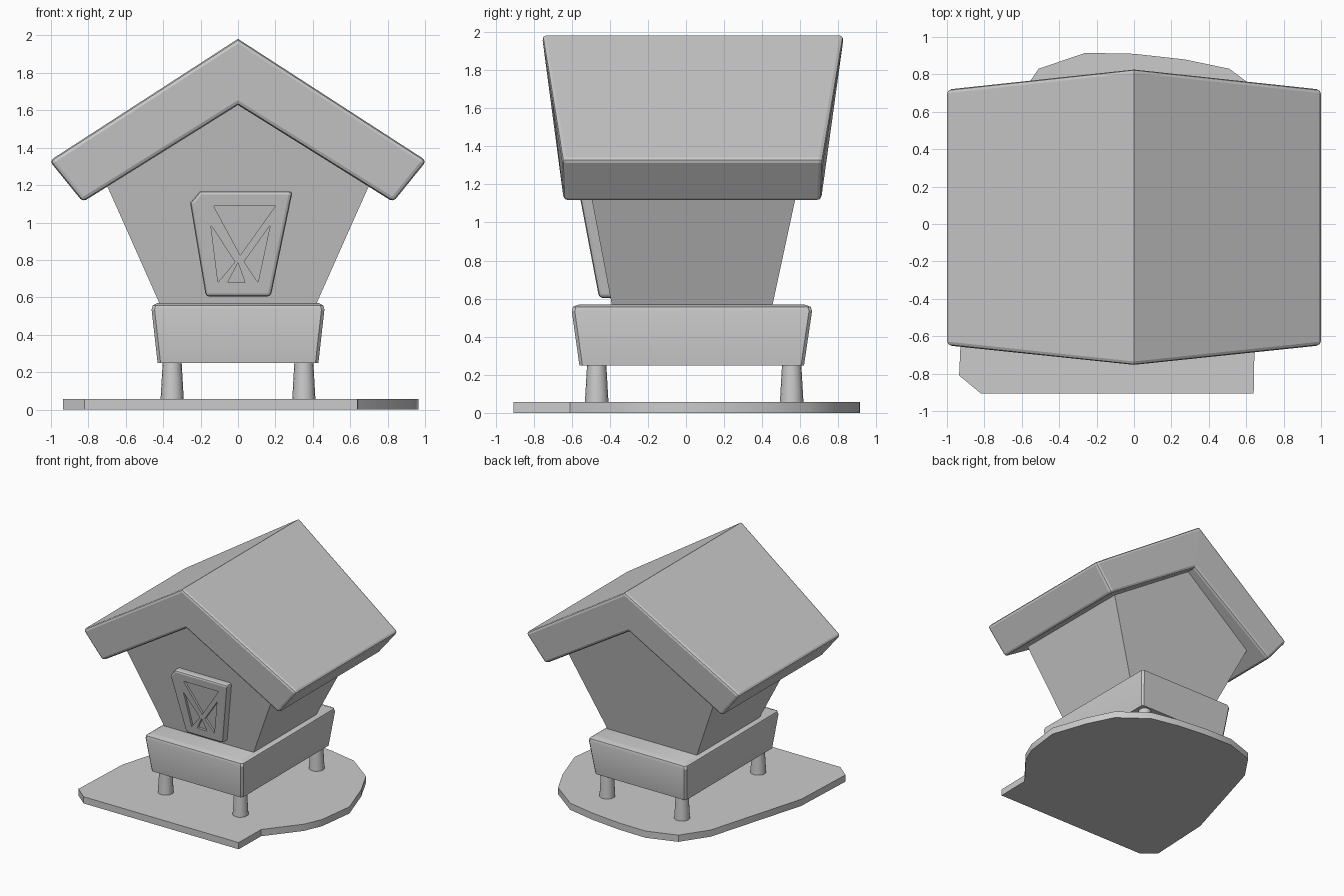
import bpy, bmesh

if "Cube" in bpy.data.objects:
    bpy.data.objects.remove(bpy.data.objects["Cube"])


def make(name, loops):
    """Join successive vertex loops into a capped solid (loops may be a list of stacks)."""
    stacks = loops if isinstance(loops[0][0], list) else [loops]
    bm = bmesh.new()
    for stack in stacks:
        rings = [[bm.verts.new(p) for p in loop] for loop in stack]
        n = len(rings[0])
        for a, b in zip(rings, rings[1:]):
            for i in range(n):
                bm.faces.new((a[i], a[(i + 1) % n], b[(i + 1) % n], b[i]))
        bm.faces.new(rings[0])
        bm.faces.new(rings[-1])
    bmesh.ops.recalc_face_normals(bm, faces=bm.faces)
    me = bpy.data.meshes.new(name)
    bm.to_mesh(me)
    bm.free()
    ob = bpy.data.objects.new(name, me)
    bpy.context.collection.objects.link(ob)
    return ob


def smooth(ob):
    bpy.ops.object.select_all(action='DESELECT')
    ob.select_set(True)
    bpy.context.view_layer.objects.active = ob
    bpy.ops.object.shade_smooth_by_angle()


def bevel(ob, width, angle, segments=2):
    m = ob.modifiers.new("bevel", 'BEVEL')
    m.width, m.segments = width, segments
    m.limit_method, m.angle_limit = 'ANGLE', angle


def front_y(z):
    return -0.39 - 0.19 * (z - 0.57)


def back_y(z):
    return 0.455 + 0.215 * (z - 0.57)


def rect(hx, y0, y1, z, c=0.016):
    """Rectangle with small cut corners."""
    return [(-hx + c, y0, z), (hx - c, y0, z), (hx, y0 + c, z), (hx, y1 - c, z),
            (hx - c, y1, z), (-hx + c, y1, z), (-hx, y1 - c, z), (-hx, y0 + c, z)]


def slab(profile, out, inn):
    """Prism lying against the sloped front wall."""
    return [[(x, front_y(z) + d, z) for x, z in profile] for d in (out, inn)]


# ground plate, irregular outline
outline = [(-0.935, -0.81), (-0.82, -0.905), (0.64, -0.905), (0.645, -0.61),
           (0.86, -0.34), (0.925, -0.19), (0.965, 0.12), (0.86, 0.43),
           (0.75, 0.65), (0.51, 0.83), (0.27, 0.88), (0, 0.91),
           (-0.26, 0.915), (-0.51, 0.83), (-0.66, 0.61), (-0.91, -0.25)]
smooth(make("ground_plate", [[(x, y, z) for x, y in outline] for z in (0, 0.057)]))

# four tapered legs
for side, x in (("left", -0.352), ("right", 0.352)):
    for end, y in (("front", -0.469), ("back", 0.555)):
        bpy.ops.mesh.primitive_cone_add(vertices=16, radius1=0.062, radius2=0.05,
                                        depth=0.21, location=(x, y, 0.16))
        leg = bpy.context.object
        leg.name = f"{end}_{side}_leg"
        smooth(leg)

# flared base block with softened top
smooth(make("base", [rect(0.43, -0.56, 0.62, 0.25), rect(0.462, -0.60, 0.662, 0.535),
                     rect(0.456, -0.594, 0.655, 0.557), rect(0.43, -0.56, 0.62, 0.57)]))

# walls flaring upwards, gabled
gable = [(-0.412, 0.55), (0.412, 0.55), (0.715, 1.23), (0, 1.67), (-0.715, 1.23)]
make("walls", [[(x, f(z), z) for x, z in gable] for f in (front_y, back_y)])

# chevron roof with gable ends leaning outwards towards the ridge
sections = []
for s in (-1, 0, 1):
    xo, zo, yo0, yo1 = (1.008 * s, 1.33, -0.65, 0.72) if s else (0, 1.982, -0.757, 0.83)
    xi, zi, yi0, yi1 = (0.83 * s, 1.11, -0.643, 0.71) if s else (0, 1.628, -0.70, 0.77)
    sections.append([(xo, yo0, zo), (xo, yo1, zo), (xi, yi1, zi), (xi, yi0, zi)])
bevel(make("roof", sections), 0.022, 1.2)

# crooked door with cross-brace recesses
door = make("door", slab([(-0.256, 1.105), (-0.204, 1.167), (0.292, 1.167),
                          (0.175, 0.604), (-0.172, 0.604)], -0.06, 0.03))
bevel(door, 0.018, 1.2)
triangles = [[(-0.13, 1.088), (0.20, 1.088), (0.012, 0.825)],
             [(-0.145, 0.985), (-0.016, 0.79), (-0.107, 0.68)],
             [(0.172, 0.985), (0.107, 0.68), (0.032, 0.79)],
             [(0.0, 0.785), (-0.055, 0.68), (0.037, 0.68)]]
cutter = make("door_cutter", [slab(t, -0.12, -0.04) for t in triangles])
cutter.hide_render = True
cutter.hide_viewport = True
cut = door.modifiers.new("recesses", 'BOOLEAN')
cut.operation, cut.solver, cut.object = 'DIFFERENCE', 'EXACT', cutter
